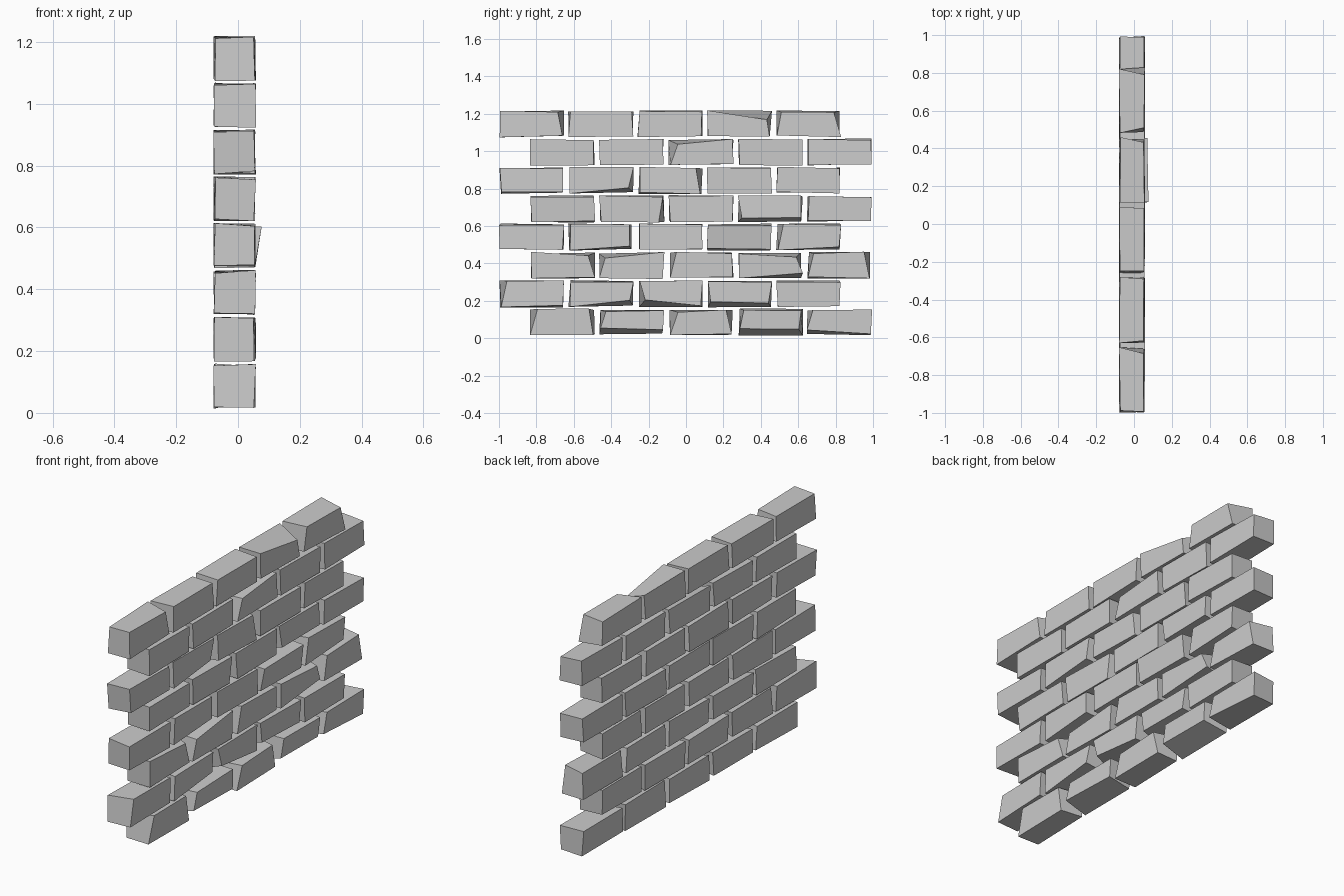
import bpy, bmesh, random

if "Cube" in bpy.data.objects:
    bpy.data.objects.remove(bpy.data.objects["Cube"])

random.seed(4)
ROWS, COLS = 8, 5
PITCH_Y, PITCH_Z = 0.37, 0.1514
HALF = (0.065, 0.168, 0.067)      # half depth, length, height
CX = -0.011                       # wall sits slightly behind centre

# Chipped corners on the +x face: (course, brick) -> corner: (dy, dz)
CHIPS = {
    (0, 0): {"TL": (.03, 0), "TR": (-.03, 0)},
    (0, 1): {"TL": (.03, -.01), "BL": (0, .03), "BR": (0, .03)},
    (0, 2): {"TL": (.04, -.01), "TR": (-.03, 0)},
    (0, 3): {"TL": (.03, 0), "BL": (0, .03), "BR": (-.01, .03)},
    (0, 4): {"TL": (.03, -.01), "BL": (0, .03)},
    (1, 0): {"TL": (.03, 0)},
    (1, 1): {"BR": (-.02, .03)},
    (1, 2): {"BL": (.04, .03)},
    (1, 3): {"BL": (.01, .02), "BR": (-.01, .02)},
    (2, 0): {"TR": (-.03, -.01)},
    (2, 1): {"TL": (.03, -.03)},
    (2, 2): {"TL": (.04, 0)},
    (2, 3): {"TR": (-.03, -.02), "BR": (0, .02)},
    (2, 4): {"TL": (.03, 0), "TR": (-.03, 0)},
    (3, 1): {"BR": (-.02, .02), "TR": (-.02, 0)},
    (3, 4): {"TL": (.03, 0), "BR": (0, .02)},
    (4, 1): {"TR": (0, -.01), "BR": (-.02, 0)},
    (4, 3): {"BL": (.01, .02), "BR": (-.01, .02)},
    (5, 1): {"BR": (-.02, .03)},
    (5, 2): {"TR": (-.03, 0)},
    (6, 2): {"TL": (.05, -.03)},
    (7, 0): {"TR": (-.03, 0)},
    (7, 3): {"TR": (-.02, -.04)},
    (7, 4): {"TL": (.02, 0), "TR": (-.03, 0)},
}


def add_brick(bm, row, col):
    """One slightly crooked brick with chipped front corners."""
    cy = (-0.66 if row % 2 == 0 else -0.825) + PITCH_Y * col
    cz = 0.087 + PITCH_Z * row
    chips = CHIPS.get((row, col), {})
    for v in bmesh.ops.create_cube(bm, size=2)["verts"]:
        sx, sy, sz = v.co
        v.co = (CX + sx * HALF[0] + random.uniform(-.004, .004),
                cy + sy * HALF[1] + random.uniform(-.007, .007),
                cz + sz * HALF[2] + random.uniform(-.006, .006))
        if sx > 0:
            key = ("T" if sz > 0 else "B") + ("R" if sy > 0 else "L")
            dy, dz = chips.get(key, (0, 0))
            v.co.y += dy
            v.co.z += dz
            if (row, col) == (3, 3) and sz > 0:   # one brick juts out
                v.co.x += .02


# Courses of bricks in running bond
for row in range(ROWS):
    bm = bmesh.new()
    for col in range(COLS):
        add_brick(bm, row, col)
    name = f"brick_course_{row + 1}"
    mesh = bpy.data.meshes.new(name)
    bm.to_mesh(mesh)
    bm.free()
    bpy.context.collection.objects.link(bpy.data.objects.new(name, mesh))
